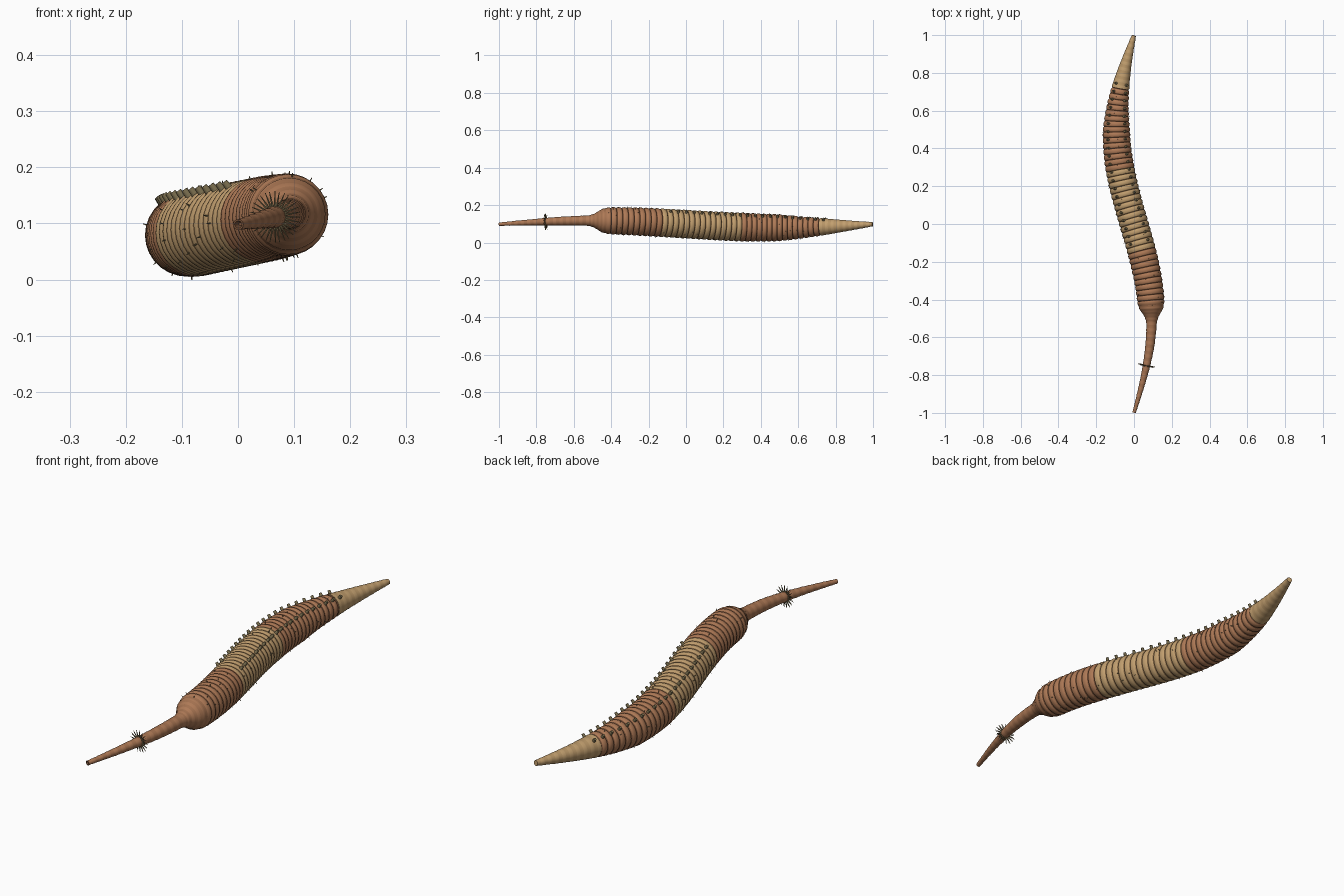
import bpy, bmesh, math, random
from mathutils import Vector, Matrix

if "Cube" in bpy.data.objects:
    bpy.data.objects.remove(bpy.data.objects["Cube"])

random.seed(4)
SIDES = 28


def material(name, rgb):
    m = bpy.data.materials.new(name)
    m.diffuse_color = [(c / 255) ** 2.2 for c in rgb] + [1]
    m.use_nodes = True
    m.node_tree.nodes["Principled BSDF"].inputs["Base Color"].default_value = m.diffuse_color
    return m


BROWN = material("red brown skin", (173, 121, 87))
BROWN_BAND = material("brown band", (161, 112, 80))
BROWN_GROOVE = material("brown groove", (122, 84, 60))
TAN = material("tan skin", (193, 158, 111))
TAN_BAND = material("tan band", (181, 147, 102))
TAN_GROOVE = material("tan groove", (138, 108, 74))
OLIVE = material("olive bristle", (122, 110, 80))


def spine(y):
    s = math.sin(math.pi * y)
    return Vector((-0.093 * s, y, 0.098 - 0.019 * s))


def frame(y):
    """Centre, side, up and forward directions of the spine."""
    t = (spine(y + 0.001) - spine(y - 0.001)).normalized()
    side = t.cross(Vector((0, 0, 1))).normalized()
    return spine(y), side, side.cross(t), t


RADII = [(-1, .0095), (-.8, .018), (-.65, .0245), (-.52, .028), (-.49, .038),
         (-.45, .063), (-.41, .073), (-.2, .0765), (.3, .0775), (.5, .0725),
         (.7, .050), (.8, .037), (1, .0115)]


def radius(y):
    for (a, ra), (b, rb) in zip(RADII, RADII[1:]):
        if y <= b:
            return ra + (rb - ra) * (y - a) / (b - a)
    return RADII[-1][1]


def finish(name, bm, mats):
    bmesh.ops.recalc_face_normals(bm, faces=bm.faces)
    me = bpy.data.meshes.new(name)
    bm.to_mesh(me)
    bm.free()
    for m in mats:
        me.materials.append(m)
    ob = bpy.data.objects.new(name, me)
    bpy.context.collection.objects.link(ob)
    bpy.ops.object.select_all(action='DESELECT')
    ob.select_set(True)
    bpy.context.view_layer.objects.active = ob
    bpy.ops.object.shade_smooth_by_angle(angle=math.radians(40))
    return ob


def sweep(name, stations, mats):
    """Tube along the spine; each station is (y, radius, material index)."""
    bm = bmesh.new()
    loops = []
    for y, r, _ in stations:
        c, side, up, _t = frame(y)
        loops.append([bm.verts.new(c + r * (side * math.cos(a) + up * math.sin(a)))
                      for a in (2 * math.pi * i / SIDES for i in range(SIDES))])
    for k, (a, b) in enumerate(zip(loops, loops[1:])):
        for i in range(SIDES):
            j = (i + 1) % SIDES
            bm.faces.new((a[i], a[j], b[j], b[i])).material_index = stations[k][2]
    for loop, st in ((loops[0], stations[0]), (loops[-1], stations[-1])):
        bm.faces.new(loop).material_index = st[2]
    return finish(name, bm, mats)


RING = ((0, .5, 0), (.18, .1, 0), (.38, 0, 0), (.58, .1, 0), (.74, .5, 1), (.87, 1, 1))
BAND = ((0, 1, 0), (.25, 0, 0), (.5, 1, 1), (.75, 1, 1))


def ringed(y0, y1, count, depth, shape=RING):
    """Repeated rings; shape lists (fraction, relative depth, material index)."""
    out = []
    step = (y1 - y0) / count
    for k in range(count):
        for f, d, m in shape:
            y = y0 + (k + f) * step
            out.append((y, radius(y) - d * depth, m))
    out.append((y1, radius(y1) - depth * shape[0][1], 0))
    return out


# Slender snout with an open mouth
sweep("snout", [(-.985, .003, 2), (-.999, .0065, 2), (-.999, .0095, 0)]
      + ringed(-.985, -.5, 14, .0008, BAND), [BROWN, BROWN_BAND, BROWN_GROOVE])

# Shoulder and ringed trunk in three colour zones
sweep("shoulder", ringed(-.51, -.43, 4, .001, BAND), [BROWN, BROWN_BAND])
sweep("front_trunk", ringed(-.43, -.14, 10, .005), [BROWN, BROWN_GROOVE])
sweep("middle_trunk", ringed(-.14, .29, 15, .005), [TAN, TAN_GROOVE])
sweep("rear_trunk", ringed(.29, .72, 15, .005), [BROWN, BROWN_GROOVE])

# Tapered tail
sweep("tail", ringed(.72, .998, 9, .0008, BAND), [TAN, TAN_BAND])


def spikes(name, items, r0, r1, mat, sides):
    """Joined set of cones; each item is (y, angle, root, tip, backward lean)."""
    bm = bmesh.new()
    for y, a, root, tip, lean in items:
        c, side, up, t = frame(y)
        out = side * math.cos(a) + up * math.sin(a)
        d = (out + t * lean).normalized()
        length = tip - root
        mid = c + out * root + d * length / 2
        place = Matrix.Translation(mid) @ d.to_track_quat('Z', 'Y').to_matrix().to_4x4()
        bmesh.ops.create_cone(bm, cap_ends=True, segments=sides, radius1=r0,
                              radius2=r1, depth=length, matrix=place)
    return finish(name, bm, [mat])


# Bristle collar around the snout
spikes("bristle_collar",
       [(-.75, 2 * math.pi * i / 32, .015, .046, .1 * (-1) ** i) for i in range(32)],
       .0024, .0006, OLIVE, 5)

# Two rows of pegs along the upper back
for label, sign in (("right", 1), ("left", -1)):
    spikes(label + "_back_pegs",
           [(y, math.pi / 2 - sign * math.radians(37), radius(y) - .012, radius(y) + .012, .1)
            for y in (-.1 + .042 * i for i in range(21))],
           .008, .0055, OLIVE, 10)

# Small thorns scattered over the trunk
thorns = []
for i in range(90):
    y = -.43 + 1.13 * i / 90
    r = radius(y)
    thorns.append((y, random.uniform(0, 2 * math.pi), r - .008, r + .006, -.15))
spikes("trunk_thorns", thorns, .0022, .0007, OLIVE, 5)
